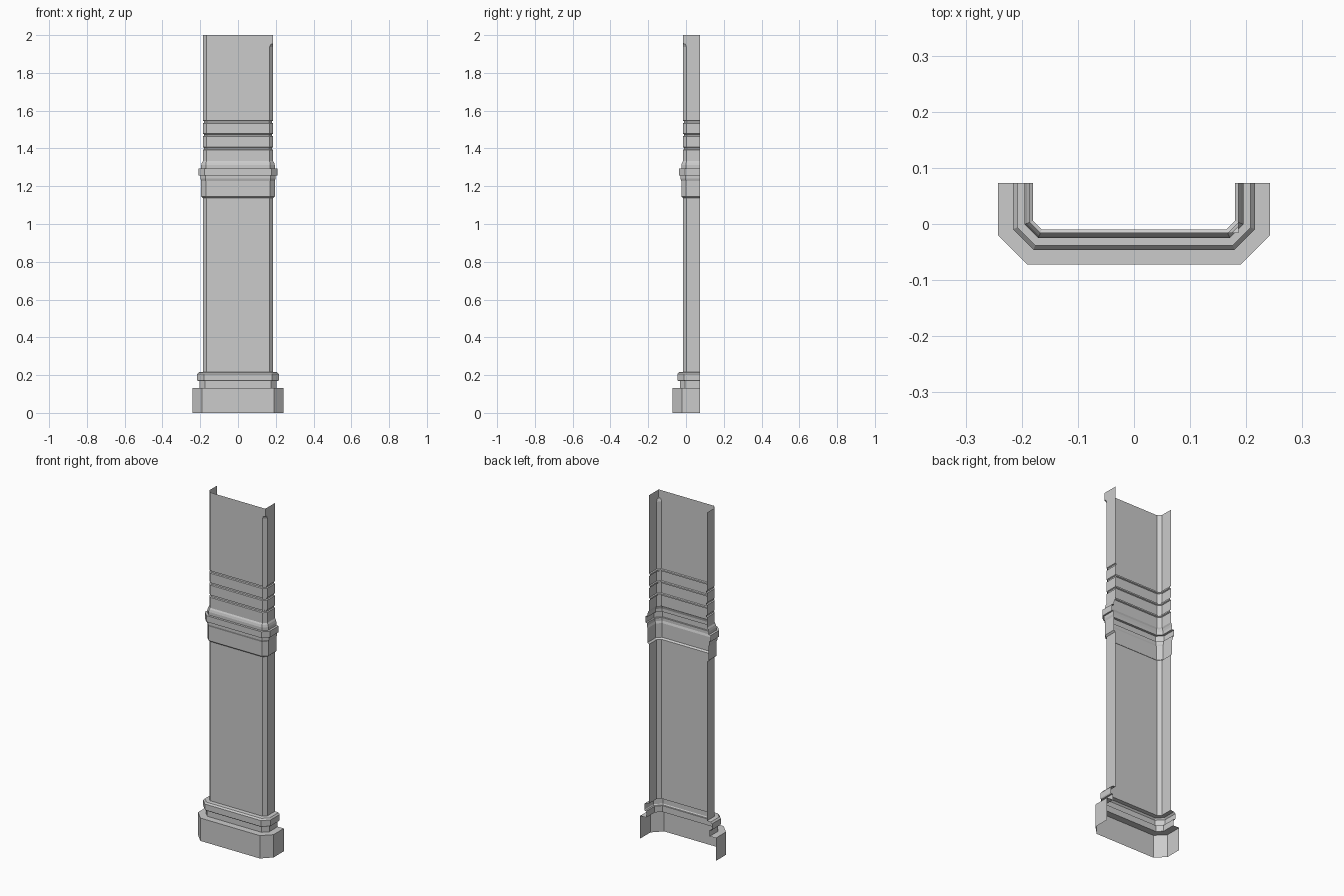
import bpy, bmesh

if "Cube" in bpy.data.objects:
    bpy.data.objects.remove(bpy.data.objects["Cube"])

BACK = 0.073          # open back edge
HALF, FRONT, CHAMFER = 0.186, -0.016, 0.019   # plain shaft section


def section(bm, offset, z, right_chamfer=None):
    """U-shaped ring of the pilaster, offset outward from the plain shaft."""
    w, f = HALF + offset, FRONT - offset
    cl = CHAMFER + offset * 0.586
    cr = cl if right_chamfer is None else right_chamfer
    pts = [(-w, BACK), (-w, f + cl), (-w + cl, f),
           (w - cr, f), (w, f + cr), (w, BACK)]
    return [bm.verts.new((x, y, z)) for x, y in pts]


def loft(name, profile):
    """Skin the U section along a list of (offset, z[, right chamfer])."""
    bm = bmesh.new()
    rings = [section(bm, *p) for p in profile]
    for a, b in zip(rings, rings[1:]):
        for i in range(len(a) - 1):
            bm.faces.new((a[i], a[i + 1], b[i + 1], b[i]))
    bmesh.ops.remove_doubles(bm, verts=bm.verts, dist=0.0001)
    mesh = bpy.data.meshes.new(name)
    bm.to_mesh(mesh)
    bm.free()
    obj = bpy.data.objects.new(name, mesh)
    bpy.context.collection.objects.link(obj)
    return obj


# Plinth block and moulded base ring
loft("plinth", [(0.056, 0), (0.056, 0.132), (0.017, 0.132)])
loft("base_moulding", [(0.017, 0.132), (0.017, 0.168), (0.026, 0.168),
                       (0.030, 0.174), (0.030, 0.206), (0.022, 0.215),
                       (0.0, 0.217)])

# Plain lower shaft
loft("lower_shaft", [(0, 0.217), (0, 1.138)])

# Collar with projecting band and sloping top
loft("collar", [(0, 1.138), (0.009, 1.146), (0.009, 1.228), (0.013, 1.24),
                (0.013, 1.258), (0.022, 1.258), (0.022, 1.294),
                (0.009, 1.294), (0.009, 1.312), (0.005, 1.325), (0, 1.333)])

# Upper shaft with three grooves; right chamfer stops short of the top
upper = [(0, 1.333)]
for z in (1.400, 1.471, 1.540):
    upper += [(0, z - 0.007), (-0.006, z - 0.004),
              (-0.006, z + 0.004), (0, z + 0.007)]
upper += [(0, 1.937), (0, 1.953, 0.012), (0, 1.955, 0), (0, 2.0, 0)]
loft("upper_shaft", upper)
